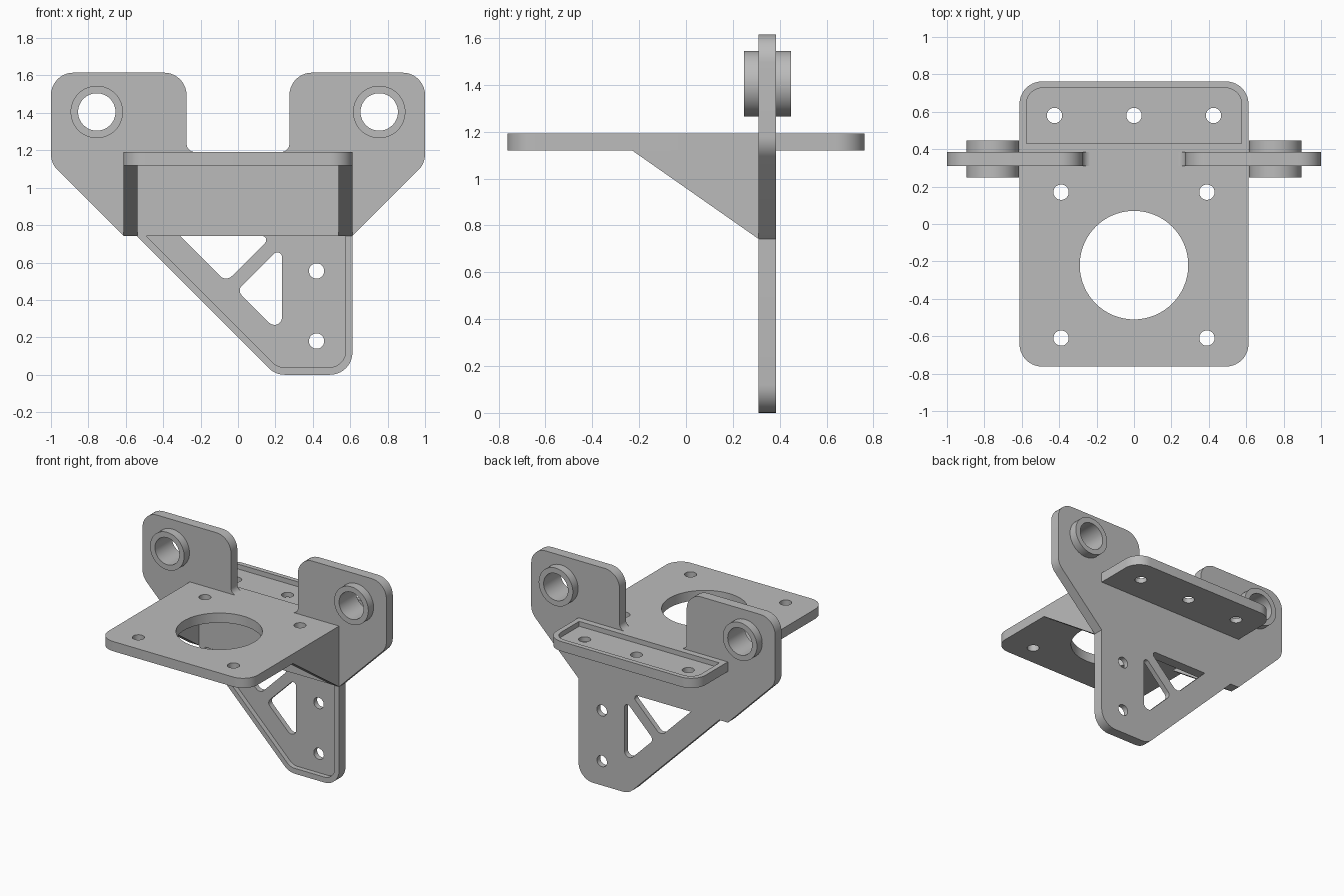
import bpy, bmesh, math
from mathutils import Vector

cube = bpy.data.objects.get("Cube")
if cube:
    bpy.data.objects.remove(cube, do_unlink=True)

grey = bpy.data.materials.new("bracket grey")
grey.use_nodes = True
grey.diffuse_color = (0.5, 0.5, 0.5, 1)
grey.node_tree.nodes["Principled BSDF"].inputs["Base Color"].default_value = (0.5, 0.5, 0.5, 1)

# How each drawing plane maps (u, v, depth) to space
PLANES = {
    "front": lambda u, v, w: (u, w, v),
    "top": lambda u, v, w: (u, v, w),
    "side": lambda u, v, w: (w, u, v),
}


def fillet(corners, steps=10):
    """Outline from (u, v, radius) corners, each rounded by its radius."""
    out = []
    for i, (u, v, r) in enumerate(corners):
        p = Vector((u, v))
        if r == 0:
            out.append(p)
            continue
        a = (Vector(corners[i - 1][:2]) - p).normalized()
        b = (Vector(corners[(i + 1) % len(corners)][:2]) - p).normalized()
        half = a.angle(b) / 2
        centre = p + (a + b).normalized() * r / math.sin(half)
        start = p + a * r / math.tan(half) - centre
        end = p + b * r / math.tan(half) - centre
        sweep = math.pi - 2 * half
        for k in range(steps + 1):
            t = k / steps
            out.append(centre + (start * math.sin((1 - t) * sweep)
                                 + end * math.sin(t * sweep)) / math.sin(sweep))
    return out


def circle(u, v, r, n=48):
    return [Vector((u + r * math.cos(2 * math.pi * k / n),
                    v + r * math.sin(2 * math.pi * k / n))) for k in range(n)]


def prism(name, outline, plane, lo, hi):
    bm = bmesh.new()
    place = PLANES[plane]
    low = [bm.verts.new(place(p.x, p.y, lo)) for p in outline]
    high = [bm.verts.new(place(p.x, p.y, hi)) for p in outline]
    bm.faces.new(low)
    bm.faces.new(high)
    for i in range(len(low)):
        bm.faces.new((low[i - 1], low[i], high[i], high[i - 1]))
    bmesh.ops.recalc_face_normals(bm, faces=bm.faces)
    mesh = bpy.data.meshes.new(name)
    bm.to_mesh(mesh)
    bm.free()
    mesh.materials.append(grey)
    ob = bpy.data.objects.new(name, mesh)
    bpy.context.collection.objects.link(ob)
    return ob


def cut(ob, cutters):
    """Subtract the cutters one by one, then remove them."""
    for c in cutters:
        c.hide_render = True
        mod = ob.modifiers.new("cut", "BOOLEAN")
        mod.operation = "DIFFERENCE"
        mod.solver = "EXACT"
        mod.object = c
    bpy.context.view_layer.update()
    graph = bpy.context.evaluated_depsgraph_get()
    mesh = bpy.data.meshes.new_from_object(ob.evaluated_get(graph))
    ob.modifiers.clear()
    ob.data = mesh
    for c in cutters:
        bpy.data.objects.remove(c, do_unlink=True)


def finish(ob):
    ob.data.shade_smooth()
    ob.data.set_sharp_from_angle(angle=math.radians(30))


HALF = 0.612                     # half width of platform
DECK_LOW, DECK_TOP = 1.12, 1.192
WALL_FRONT, WALL_BACK = 0.31, 0.385
STEP = 0.742                     # underside of the gussets
EAR = (0.755, 1.405)
R = 0.12

# Upright wall with two ears and a tapering leg
right = [(0.275, DECK_TOP - 0.001, 0.045), (0.275, 1.615, R), (1, 1.615, R),
         (1, 1.13, R), (HALF, STEP, 0)]
left = [(-u, v, r) for u, v, r in reversed(right)]
leg = [(HALF, 0, R), (0.2, 0, R), (-0.542, STEP, 0)]
wall = prism("upright_wall", fillet(right + leg + left), "front", WALL_FRONT, WALL_BACK)

recess = fillet([(0.575, STEP, 0), (0.575, 0.04, 0.085), (0.211, 0.04, 0.085),
                 (-0.491, STEP, 0)])
windows = [
    fillet([(-0.31, STEP, 0), (-0.064, 0.496, 0.045), (0.182, STEP, 0.022)]),
    fillet([(-0.005, 0.45, 0.035), (0.235, 0.21, 0.04), (0.235, 0.69, 0.025)]),
]
holes = [circle(0.42, z, 0.041) for z in (0.18, 0.555)]
holes += [circle(s * EAR[0], EAR[1], 0.1) for s in (-1, 1)]
cutters = [prism("cutter", o, "front", 0.2, 0.5) for o in windows + holes]
cutters.append(prism("cutter", recess, "front", 0.2, WALL_FRONT + 0.036))
cut(wall, cutters)
finish(wall)

# Platform with a large opening, screw holes and a recessed rear shelf
deck = prism("platform", fillet([(-HALF, -0.762, R), (HALF, -0.762, R),
                                 (HALF, 0.762, R), (-HALF, 0.762, R)]),
             "top", DECK_LOW, DECK_TOP)
holes = [circle(0, -0.22, 0.29, 96)]
holes += [circle(s * 0.39, y, 0.041) for s in (-1, 1) for y in (-0.61, 0.17)]
holes += [circle(x, 0.58, 0.041) for x in (-0.425, 0, 0.425)]
cutters = [prism("cutter", o, "top", 1, 1.3) for o in holes]
tray = fillet([(-0.575, 0.43, 0), (0.575, 0.43, 0), (0.575, 0.727, 0.085),
               (-0.575, 0.727, 0.085)])
cutters.append(prism("cutter", tray, "top", DECK_TOP - 0.036, 1.3))
cut(deck, cutters)
finish(deck)

# Side gussets and ear bushings, one of each per side
for side, s in (("right", -1), ("left", 1)):
    tri = fillet([(-0.23, DECK_LOW, 0), (WALL_FRONT, DECK_LOW, 0), (WALL_FRONT, STEP, 0)])
    gusset = prism(side + "_gusset", tri, "side", *sorted((s * 0.538, s * HALF)))
    finish(gusset)

    bush = prism(side + "_bushing", circle(s * EAR[0], EAR[1], 0.14, 64), "front", 0.248, 0.447)
    cut(bush, [prism("cutter", circle(s * EAR[0], EAR[1], 0.1), "front", 0.1, 0.6)])
    finish(bush)
